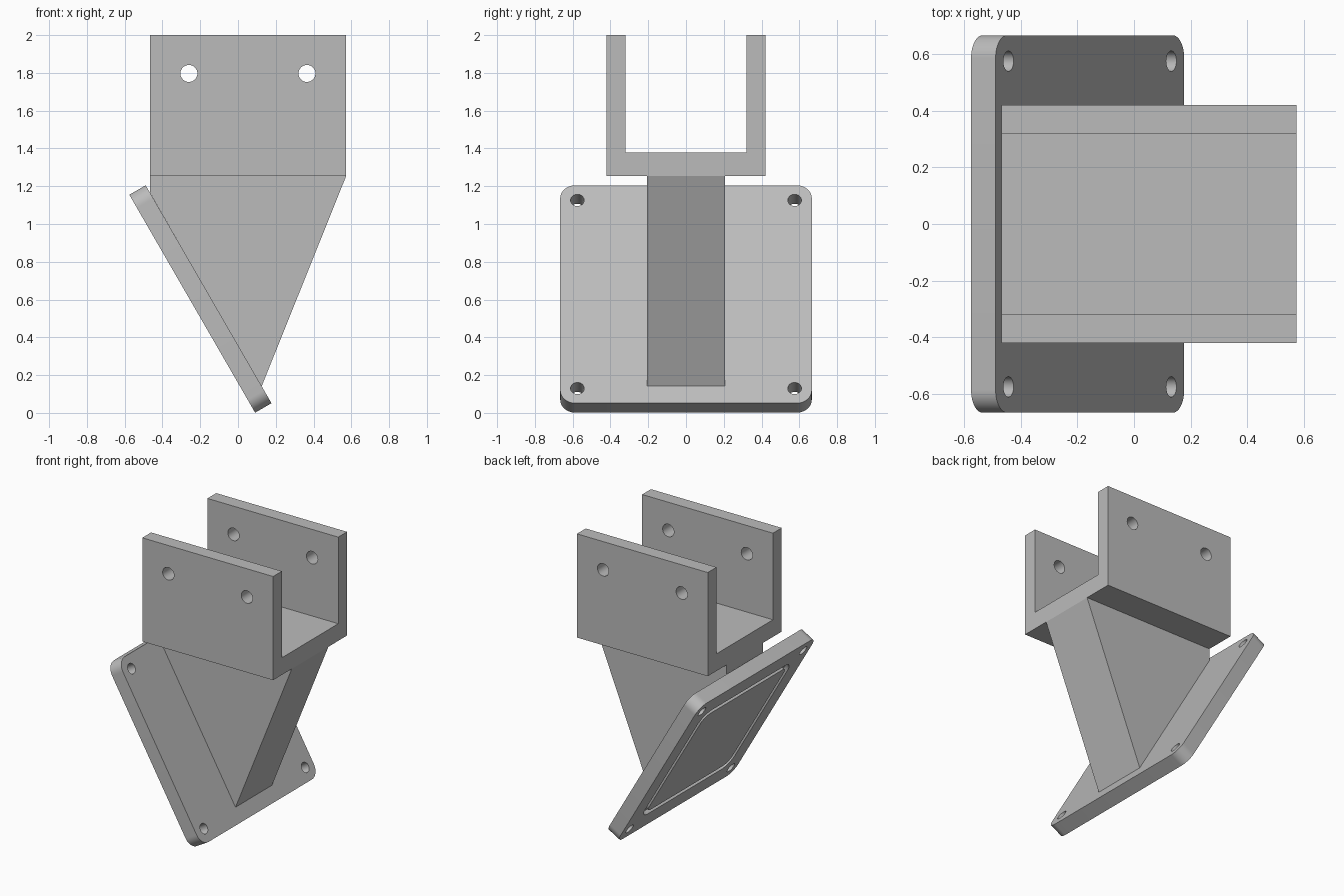
import bpy, bmesh
from math import pi, sin, cos, radians
from mathutils import Matrix, Vector

if "Cube" in bpy.data.objects:
    bpy.data.objects.remove(bpy.data.objects["Cube"], do_unlink=True)

GREY = (0.5, 0.5, 0.5, 1)
metal = bpy.data.materials.new("plain grey")
metal.use_nodes = True
metal.diffuse_color = GREY
metal.node_tree.nodes["Principled BSDF"].inputs["Base Color"].default_value = GREY


def prism(name, outline, depth, matrix):
    """Extrude a flat outline from -depth/2 to depth/2 along its local z."""
    bm = bmesh.new()
    face = bm.faces.new([bm.verts.new((a, b, -depth / 2)) for a, b in outline])
    side = bmesh.ops.extrude_face_region(bm, geom=[face])["geom"]
    moved = [v for v in side if isinstance(v, bmesh.types.BMVert)]
    bmesh.ops.translate(bm, verts=moved, vec=(0, 0, depth))
    bmesh.ops.recalc_face_normals(bm, faces=bm.faces)
    bmesh.ops.transform(bm, matrix=matrix, verts=bm.verts)
    mesh = bpy.data.meshes.new(name)
    bm.to_mesh(mesh)
    bm.free()
    mesh.materials.append(metal)
    obj = bpy.data.objects.new(name, mesh)
    bpy.context.collection.objects.link(obj)
    return obj


def rounded_square(half, radius, steps=12):
    pts = []
    for k, (sx, sy) in enumerate([(1, 1), (-1, 1), (-1, -1), (1, -1)]):
        for i in range(steps + 1):
            a = (k + i / steps) * pi / 2
            pts.append((sx * (half - radius) + radius * cos(a),
                        sy * (half - radius) + radius * sin(a)))
    return pts


def circle(x, y, radius, steps=32):
    return [(x + radius * cos(2 * pi * i / steps),
             y + radius * sin(2 * pi * i / steps)) for i in range(steps)]


def boolean(obj, cutter, operation="DIFFERENCE"):
    mod = obj.modifiers.new("cut", "BOOLEAN")
    mod.operation, mod.solver, mod.object = operation, "EXACT", cutter
    bpy.context.view_layer.update()
    graph = bpy.context.evaluated_depsgraph_get()
    mesh = bpy.data.meshes.new_from_object(obj.evaluated_get(graph))
    obj.modifiers.clear()
    obj.data = mesh
    bpy.data.objects.remove(cutter, do_unlink=True)


def shade(obj):
    bpy.ops.object.select_all(action="DESELECT")
    obj.select_set(True)
    bpy.context.view_layer.objects.active = obj
    bpy.ops.object.shade_smooth_by_angle(angle=radians(30))


ACROSS = Matrix.Rotation(pi / 2, 4, "X")               # outline in x, z
LENGTHWISE = Matrix(((0, 0, 1, 0.053), (1, 0, 0, 0),   # outline in y, z
                     (0, 1, 0, 0), (0, 0, 0, 1)))

# U-shaped saddle with two bolt holes through both walls
half_profile = [(0.42, 1.255), (0.42, 2.0), (0.32, 2.0), (0.32, 1.378)]
profile = half_profile + [(-y, z) for y, z in reversed(half_profile)]
saddle = prism("saddle", profile, 1.04, LENGTHWISE)
for x in (-0.26, 0.365):
    boolean(saddle, prism("bolt_cutter", circle(x, 1.797, 0.045), 2, ACROSS))

# Tapered web joining the saddle to the plate
web = prism("web", [(-0.467, 1.255), (0.573, 1.255), (0.125, 0.14),
                    (-0.467, 1.168)], 0.415, ACROSS)

# Tilted square mounting plate; local z points out of its back face
u, v = Vector((-0.5, 0, 0.866)), Vector((0, 1, 0))
tilt = Matrix((u, v, u.cross(v))).transposed().to_4x4()
place = Matrix.Translation((-0.199, 0, 0.603)) @ tilt
THICK = 0.1
plate = prism("mounting_plate", rounded_square(0.666, 0.08), THICK, place)

# Corner screw holes
for a in (-0.575, 0.575):
    for b in (-0.575, 0.575):
        boolean(plate, prism("screw_cutter", circle(a, b, 0.036), 0.4, place))

# Seal groove in the back face
groove = prism("groove_cutter", rounded_square(0.51, 0.1), 0.06,
               place @ Matrix.Translation((0, 0, THICK / 2)))
boolean(groove, prism("groove_core", rounded_square(0.47, 0.06), 0.2,
                      place @ Matrix.Translation((0, 0, THICK / 2))))
boolean(plate, groove)

for part in (saddle, web, plate):
    shade(part)
